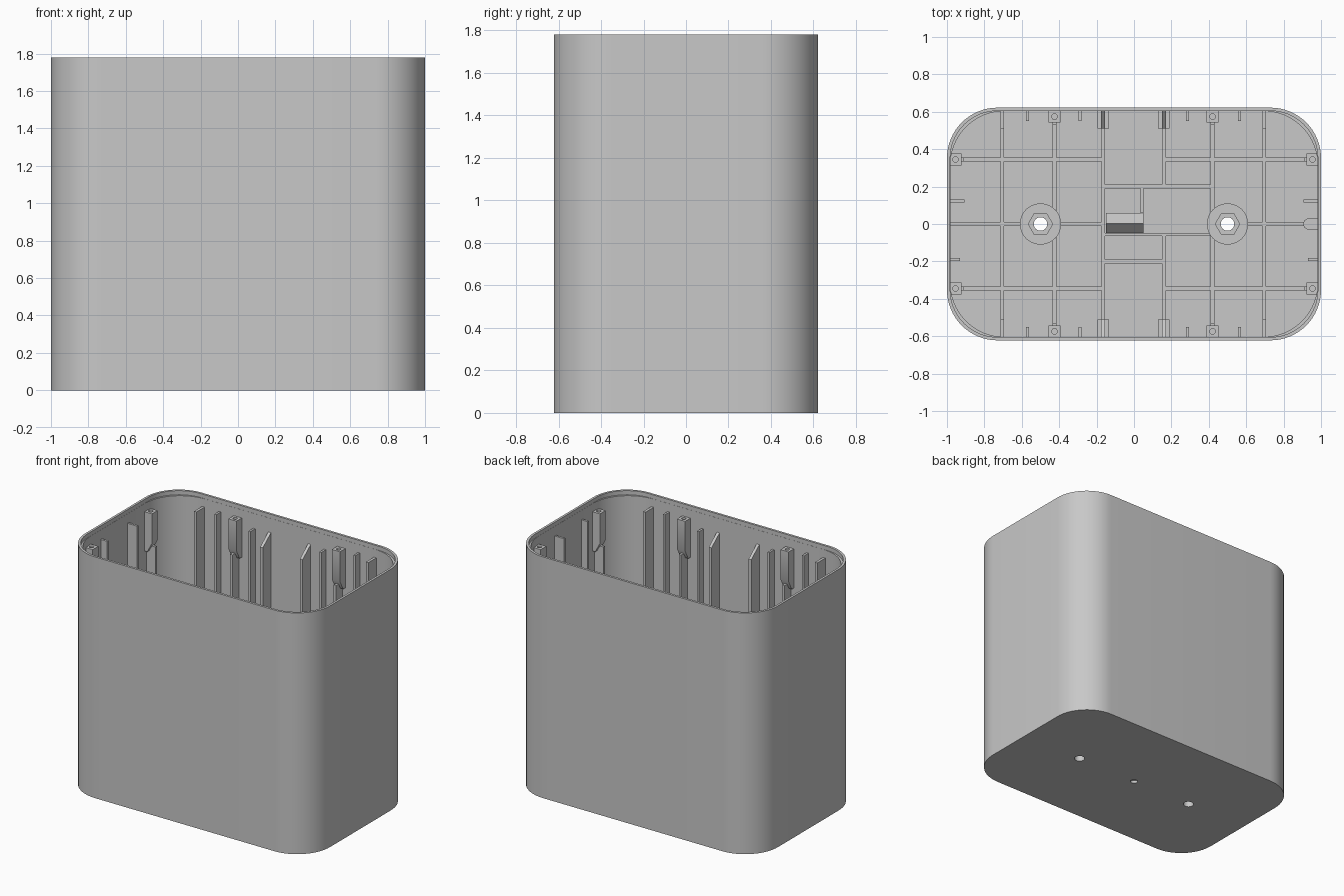
import bpy, bmesh, math
from mathutils import Vector

cube = bpy.data.objects.get("Cube")
if cube:
    bpy.data.objects.remove(cube, do_unlink=True)

grey = bpy.data.materials.new("light_grey_plastic")
grey.use_nodes = True
grey.diffuse_color = (0.58, 0.58, 0.58, 1)
grey.node_tree.nodes["Principled BSDF"].inputs["Base Color"].default_value = (0.58, 0.58, 0.58, 1)

HX, HY, HEIGHT, WALL, FLOOR = 1.0, 0.622, 1.78, 0.017, 0.03
RIB_TOP = 0.09


def finish(bm, name):
    bmesh.ops.recalc_face_normals(bm, faces=bm.faces)
    mesh = bpy.data.meshes.new(name)
    bm.to_mesh(mesh)
    bm.free()
    mesh.materials.append(grey)
    ob = bpy.data.objects.new(name, mesh)
    bpy.context.collection.objects.link(ob)
    return ob


def select(ob):
    bpy.ops.object.select_all(action='DESELECT')
    ob.select_set(True)
    bpy.context.view_layer.objects.active = ob


def smooth(ob):
    select(ob)
    bpy.ops.object.shade_smooth_by_angle(angle=math.radians(30))


def cut(ob, cutter):
    select(ob)
    mod = ob.modifiers.new("cut", 'BOOLEAN')
    mod.operation, mod.object, mod.solver = 'DIFFERENCE', cutter, 'EXACT'
    bpy.ops.object.modifier_apply(modifier=mod.name)


def prism(bm, origin, direction, width, profile):
    """Extrude a (distance, height) profile sideways about a line on the floor plan."""
    o, d = Vector((*origin, 0)), Vector((*direction, 0)).normalized()
    side = Vector((-d.y, d.x, 0)) * width / 2
    rings = [[bm.verts.new(o + d * a + side * s + Vector((0, 0, z))) for a, z in profile]
             for s in (-1, 1)]
    bm.faces.new(rings[0])
    bm.faces.new(rings[1][::-1])
    n = len(profile)
    for i in range(n):
        j = (i + 1) % n
        bm.faces.new((rings[0][i], rings[0][j], rings[1][j], rings[1][i]))


def rib(bm, origin, direction, length, width, top, tip=None):
    tip = top if tip is None else tip
    prism(bm, origin, direction, width,
          [(0, FLOOR - .005), (length, FLOOR - .005), (length, tip), (0, top)])


def column(bm, x, y, r, z0, z1, sides=32):
    ring = [[bm.verts.new((x + r * math.cos(math.tau * i / sides),
                           y + r * math.sin(math.tau * i / sides), z)) for i in range(sides)]
            for z in (z0, z1)]
    bm.faces.new(ring[0][::-1])
    bm.faces.new(ring[1])
    for i in range(sides):
        j = (i + 1) % sides
        bm.faces.new((ring[0][i], ring[0][j], ring[1][j], ring[1][i]))


def rounded_ring(bm, hx, hy, r, z, steps=16):
    verts = []
    for q, (sx, sy) in enumerate(((1, 1), (-1, 1), (-1, -1), (1, -1))):
        for i in range(steps + 1):
            a = (q + i / steps) * math.pi / 2
            verts.append(bm.verts.new((sx * (hx - r) + r * math.cos(a),
                                       sy * (hy - r) + r * math.sin(a), z)))
    return verts


# Open-topped shell, with a small ledge in the corners under the rim
bm = bmesh.new()
ix, iy = HX - WALL, HY - WALL
rings = [rounded_ring(bm, *spec) for spec in (
    (HX, HY, .27, 0), (HX, HY, .27, HEIGHT), (ix, iy, .255, HEIGHT),
    (ix, iy, .255, HEIGHT - .03), (ix - .001, iy - .001, .29, HEIGHT - .03),
    (ix - .001, iy - .001, .29, FLOOR))]
bm.faces.new(rings[0])
bm.faces.new(rings[-1])
for a, b in zip(rings, rings[1:]):
    for i in range(len(a)):
        j = (i + 1) % len(a)
        bm.faces.new((a[i], a[j], b[j], b[i]))
shell = finish(bm, "shell")

# Two round floor posts
bm = bmesh.new()
for x in (-.5, .5):
    column(bm, x, 0, .11, FLOOR - .005, .15, 48)
posts = finish(bm, "floor_posts")

# Holes through posts and floor, hexagonal recesses, blind centre hole
bm = bmesh.new()
for x in (-.5, .5):
    column(bm, x, 0, .036, -.05, .3)
column(bm, 0, 0, .025, -.05, .02)
holes = finish(bm, "hole_cutter")
bm = bmesh.new()
for x in (-.5, .5):
    column(bm, x, 0, .065, .1, .3, 6)
hexes = finish(bm, "hex_cutter")
cut(shell, holes)
cut(posts, holes)
cut(posts, hexes)
for c in (holes, hexes):
    bpy.data.objects.remove(c, do_unlink=True)
smooth(shell)
smooth(posts)

# Floor rib grid
bm = bmesh.new()
T = .02
for x in (-.705, -.425, -.165, .42, .697):
    rib(bm, (x, -.61), (0, 1), 1.22, T, RIB_TOP)
rib(bm, (.16, -.61), (0, 1), .56, T, RIB_TOP)
rib(bm, (.16, .2), (0, 1), .41, T, RIB_TOP)
for s in (-1, 1):
    for y in (-.345, .345):
        rib(bm, (s * .985, y), (-s, 0), .825, T, RIB_TOP)
    rib(bm, (s * .985, 0), (-s, 0), .38, T, RIB_TOP)
rib(bm, (-.395, 0), (1, 0), .23, T, RIB_TOP)
rib(bm, (-.165, .2), (1, 0), .585, T, RIB_TOP)
rib(bm, (-.165, -.2), (1, 0), .325, T, RIB_TOP)
rib(bm, (-.165, -.055), (1, 0), .585, .016, RIB_TOP)
rib(bm, (.042, .06), (0, 1), .14, .016, RIB_TOP)
finish(bm, "floor_ribs")

# Small roof-shaped cover over the centre hole
bm = bmesh.new()
prism(bm, (-.05, -.055), (0, 1), .2,
      [(0, .025), (0, .06), (.057, .12), (.115, .06), (.115, .025)])
finish(bm, "centre_cover")

# Upright ribs along the walls
bm = bmesh.new()
for s in (-1, 1):
    for x in (-.705, .697):
        rib(bm, (x, s * .61), (0, -s), .1, .02, 1.69)
    for x, top in ((-.57, 1.69), (.565, 1.69), (-.29, 1.64), (.287, 1.64)):
        rib(bm, (x, s * .61), (0, -s), .06, .016, top)
    for x in (-.165, .16):
        rib(bm, (x, s * .61), (0, -s), .1, .022, 1.65, 1.57)
        rib(bm, (x, s * .61), (0, -s), .1, .062, .3)
    for y, length in ((.122, .085), (-.19, .06)):
        rib(bm, (s * .99, y), (-s, 0), length, .016, 1.68)
finish(bm, "wall_ribs")

# Screw bosses with tapered undersides, each carried by a thin rib
bm, cutter, ribs = bmesh.new(), bmesh.new(), bmesh.new()
places = [((x, s * .61), (0, -s)) for s in (-1, 1) for x in (-.425, .42)]
places += [((s * .99, y), (-s, 0)) for s in (-1, 1) for y in (-.345, .345)]
for (x, y), (dx, dy) in places:
    prism(bm, (x, y), (dx, dy), .066,
          [(0, 1.69), (.068, 1.69), (.068, 1.47), (.03, 1.40), (0, 1.40)])
    column(cutter, x + dx * .036, y + dy * .036, .015, 1.5, 1.8, 16)
    rib(ribs, (x, y), (dx, dy), .08, .02, 1.44)
bosses = finish(bm, "screw_bosses")
boss_holes = finish(cutter, "boss_hole_cutter")
finish(ribs, "boss_ribs")
cut(bosses, boss_holes)
bpy.data.objects.remove(boss_holes, do_unlink=True)
smooth(bosses)

# Round-nosed key on the +x wall
bm = bmesh.new()
rib(bm, (.985, 0), (-1, 0), .05, .06, .3)
column(bm, .935, 0, .03, FLOOR - .005, .3, 24)
smooth(finish(bm, "round_key"))
